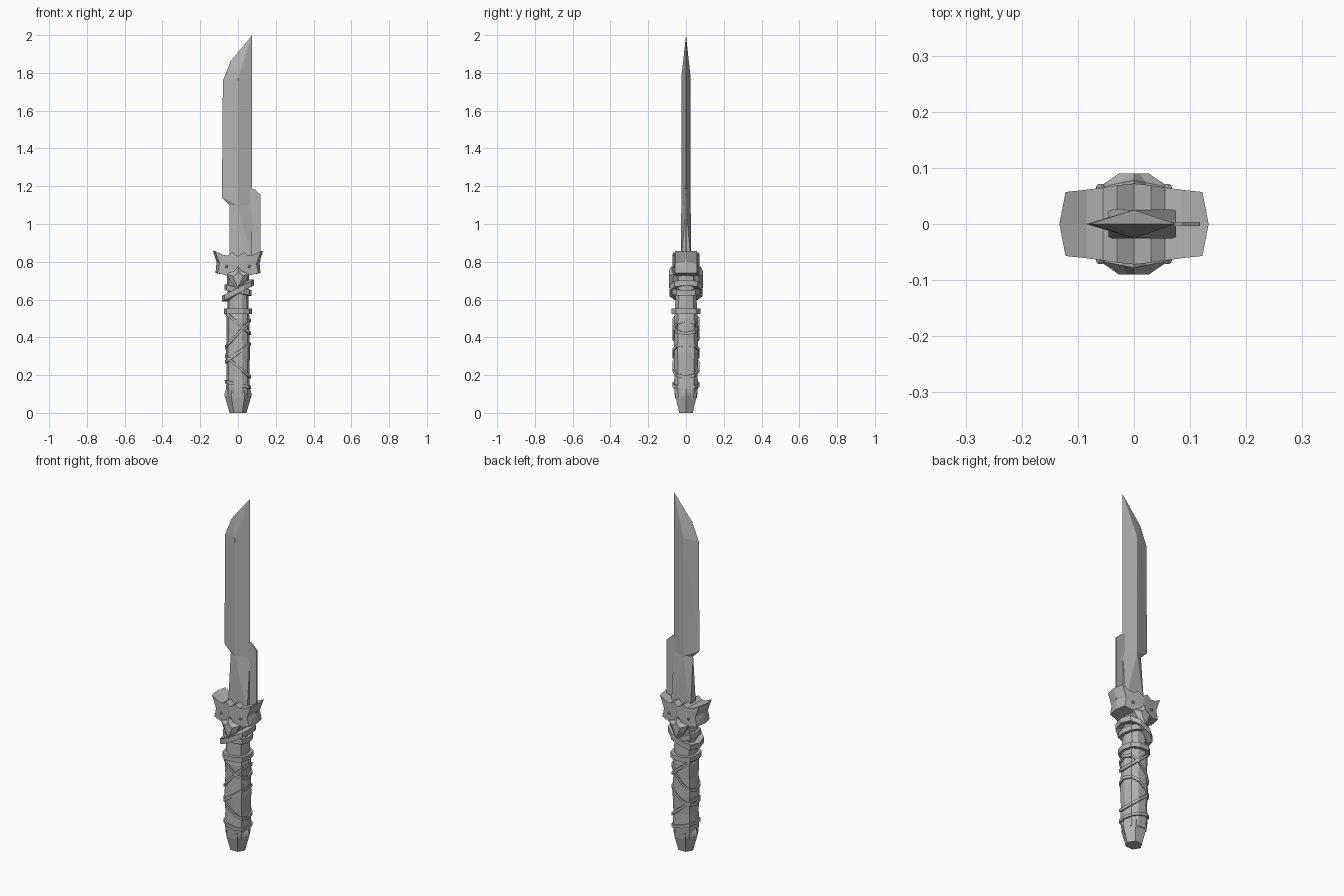
import bpy, bmesh
from mathutils import Vector

cube = bpy.data.objects.get("Cube")
if cube:
    bpy.data.objects.remove(cube, do_unlink=True)

grey = bpy.data.materials.new("plain grey")
grey.use_nodes = True
grey.diffuse_color = (0.45, 0.45, 0.45, 1)
grey.node_tree.nodes["Principled BSDF"].inputs["Base Color"].default_value = grey.diffuse_color


def finish(name, bm):
    bmesh.ops.recalc_face_normals(bm, faces=bm.faces)
    mesh = bpy.data.meshes.new(name)
    bm.to_mesh(mesh)
    bm.free()
    mesh.materials.append(grey)
    obj = bpy.data.objects.new(name, mesh)
    bpy.context.collection.objects.link(obj)
    return obj


def hull(name, points):
    """Convex solid around points; each one is mirrored front to back."""
    bm = bmesh.new()
    for x, y, z in points:
        for s in ((1, -1) if y else (1,)):
            bm.verts.new((x, y * s, z))
    bmesh.ops.convex_hull(bm, input=bm.verts)
    return finish(name, bm)


def loft(name, rings, wrap=False):
    """Skin over rings of equal length, capped or joined end to start."""
    bm = bmesh.new()
    rows = [[bm.verts.new(p) for p in ring] for ring in rings]
    pairs = list(zip(rows, rows[1:])) + ([(rows[-1], rows[0])] if wrap else [])
    for a, b in pairs:
        for i in range(len(a)):
            j = (i + 1) % len(a)
            bm.faces.new((a[i], a[j], b[j], b[i]))
    if not wrap:
        caps = [bm.faces.new(rows[0]), bm.faces.new(rows[-1])]
        bmesh.ops.poke(bm, faces=caps)
    return finish(name, bm)


def mirror_section(quarter):
    """Full outline from points running from +x round to +y."""
    half = quarter + [(-x, y) for x, y in reversed(quarter)]
    return half + [(x, -y) for x, y in reversed(half) if y]


def clean(section):
    return list(dict.fromkeys(section))


GRIP = clean(mirror_section([(0.06, 0), (0.05, 0.042), (0.022, 0.061)]))
HEX = clean(mirror_section([(0.072, 0), (0.036, 0.058)]))


def ring(section, scale, z):
    return [(x * scale, y * scale, z) for x, y in section]


def band(name, low, high, height, outer, inner=0.95):
    """Strap round the grip, tilted from low on -x to high on +x."""
    rings = []
    for scale, dz in ((outer, -height), (outer, height), (inner, height), (inner, -height)):
        rings.append([(x * scale, y * scale,
                       (low + high) / 2 + (high - low) * x / 0.12 + dz / 2)
                      for x, y in GRIP])
    return loft(name, rings, wrap=True)


# Blade: diamond section above, squared root below
hull("blade", [(-0.045, 0, 1.1), (-0.085, 0, 1.14), (-0.08, 0, 1.76), (-0.04, 0, 1.86),
               (0.075, 0, 2.0), (0.075, 0, 1.1), (0, 0.025, 1.1), (0, 0.025, 1.77)])
hull("blade_root", [(-0.045, 0.026, 0.8), (0.075, 0.026, 0.8), (-0.045, 0, 1.1),
                    (0.075, 0, 1.1), (0, 0.025, 1.1)])
hull("spine_fin", [(x, 0.004, z) for x, z in
                   ((0.06, 0.8), (0.118, 0.8), (0.118, 1.155), (0.085, 1.185), (0.06, 1.19))])

# Guard: columns of (top, middle, bottom) points with a depth, swept across x
columns = [((0, 0.83), (0, 0.76), (0, 0.64), 0.072),
           ((0.03, 0.85), (0.03, 0.77), (0.03, 0.685), 0.069),
           ((0.055, 0.833), (0.055, 0.78), (0.05, 0.725), 0.065),
           ((0.085, 0.838), (0.078, 0.785), (0.08, 0.733), 0.061),
           ((0.122, 0.858), (0.098, 0.79), (0.108, 0.74), 0.057)]


def guard_ring(column, side):
    top, mid, low, d = column
    push = 0.011 if column is columns[-1] else 0
    path = [(top, -d), (mid, -d), (low, -d), (low, 0), (low, d), (mid, d), (top, d), (top, 0)]
    return [(side * (p[0] + (0 if y else push)), y, p[1]) for p, y in path]


loft("guard", [guard_ring(c, -1) for c in reversed(columns)] +
     [guard_ring(c, 1) for c in columns[1:]])

# Guard crest and studs on both faces
for side, label in ((-1, "front"), (1, "back")):
    outline = [(0, 0.64), (0.04, 0.695), (0.06, 0.735), (0.022, 0.75), (0, 0.775),
               (-0.022, 0.75), (-0.06, 0.735), (-0.04, 0.695)]
    loft(label + "_crest", [
        [(x, side * 0.055, z) for x, z in outline],
        [(x, side * (0.078 - abs(x) * 0.2), z) for x, z in outline],
        [(x * 0.45, side * 0.09, 0.705 + (z - 0.705) * 0.65) for x, z in outline]])
    for sx in (-1, 1):
        bm = bmesh.new()
        bmesh.ops.create_icosphere(bm, subdivisions=1, radius=0.009)
        bmesh.ops.translate(bm, verts=bm.verts, vec=Vector((sx * 0.06, side * 0.064, 0.775)))
        finish(label + ("_left" if sx > 0 else "_right") + "_stud", bm)

# Grip core, slightly swollen between the bindings
loft("grip", [ring(GRIP, s, z) for s, z in
              ((0.95, 0.08), (1.04, 0.14), (1.0, 0.22), (1.06, 0.32), (1.0, 0.42),
               (1.03, 0.5), (0.95, 0.54), (0.92, 0.62), (1.0, 0.76))])

# Pommel
loft("pommel", [ring(HEX, s, z) for s, z in
                ((0.62, 0), (0.98, 0.09), (0.98, 0.105), (0.86, 0.135))])

# Collar, wrap under the guard and crossed bindings
band("collar", 0.538, 0.538, 0.028, 1.24)
band("upper_wrap", 0.605, 0.69, 0.03, 1.42, 0.9)
band("upper_wrap_second", 0.665, 0.635, 0.03, 1.2, 0.9)
for i, (low, high) in enumerate(((0.35, 0.49), (0.53, 0.42), (0.27, 0.365),
                                 (0.30, 0.19), (0.165, 0.135))):
    band("binding_%d" % (i + 1), low, high, 0.017, 1.15)
